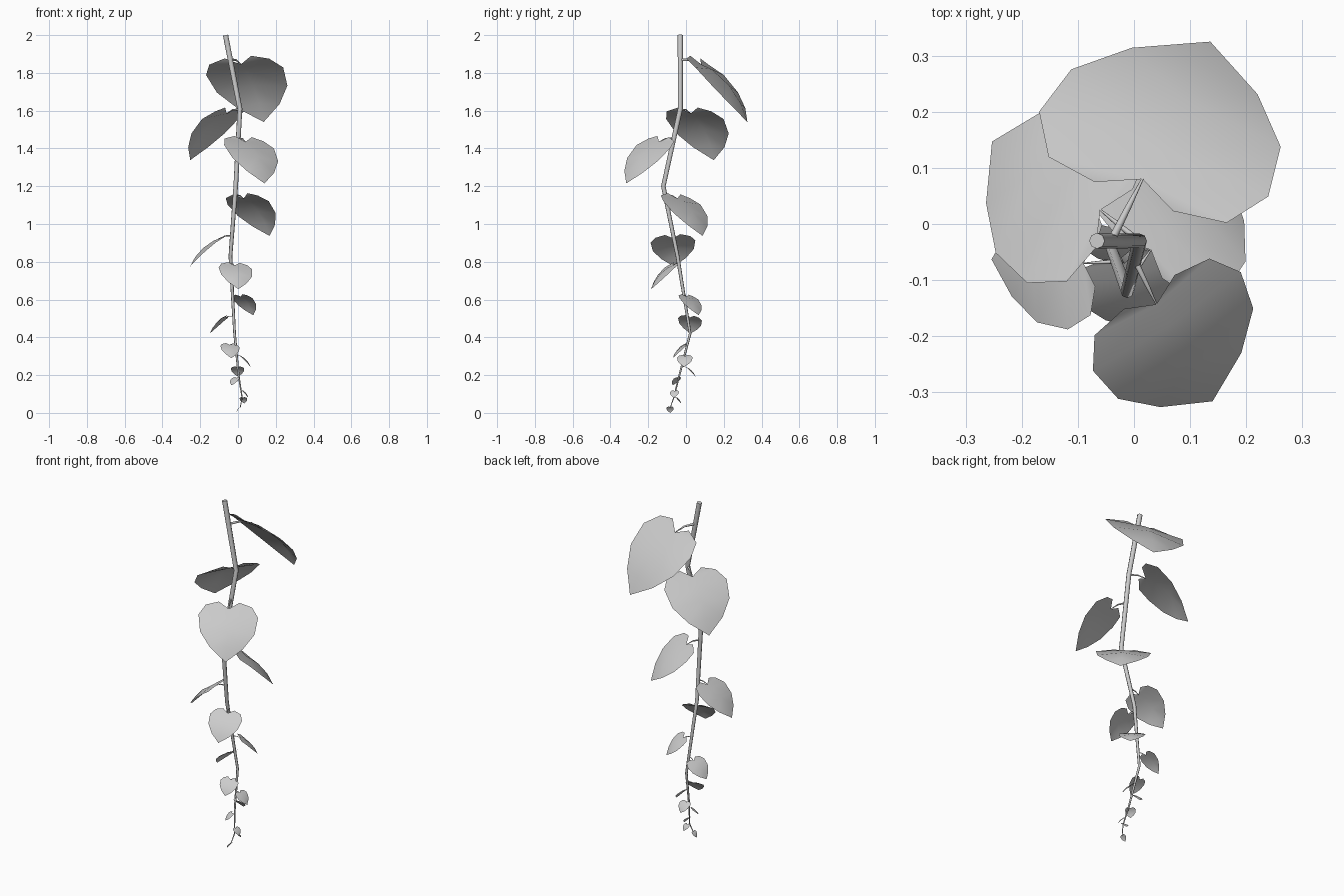
import bpy, bmesh
from math import radians, sin, cos
from mathutils import Vector

if "Cube" in bpy.data.objects:
    bpy.data.objects.remove(bpy.data.objects["Cube"])

# Stem centre line (x, y, z, radius), top to bottom
STEM = [(-.066, -.03, 2, .014), (.01, -.03, 1.61, .013), (-.012, -.12, 1.2, .012),
        (-.04, -.045, .83, .010), (-.018, .022, .42, .007), (.003, -.035, .2, .005),
        (.022, -.065, .08, .003), (.012, -.083, .03, .002)]

# Leaves: notch position, tip position, roll in degrees
LEAVES = [
    ((.015, .08, 1.845), (.136, .325, 1.54), 8),
    ((-.06, .025, 1.585), (-.253, .147, 1.338), 0),
    ((.04, -.143, 1.435), (.14, -.316, 1.215), 5),
    ((.03, -.046, 1.135), (.167, .088, .937), 5),
    ((-.09, -.07, .925), (-.254, -.063, .775), 4),
    ((-.018, -.07, .78), (.002, -.185, .655), 5),
    ((.014, .004, .615), (.081, .067, .517), 4),
    ((-.065, .02, .505), (-.15, .023, .42), -8),
    ((-.045, -.005, .36), (-.035, -.07, .29), 4),
    ((.015, -.005, .3), (.067, -.01, .243), 0),
    ((-.003, .004, .24), (0, .05, .192), 0),
    ((-.01, -.042, .185), (-.034, -.07, .146), 0),
    ((.028, -.06, .115), (.055, -.065, .08), 0),
    ((.027, -.05, .08), (.033, -.025, .05), 0),
    ((.01, -.084, .03), (-.01, -.084, .0), 0),
]

# Half heart outline from lobe to tip: (along, sideways, bow), in leaf lengths
HEART = [(-.127, .183, 0), (-.06, .415, -.015), (.146, .534, .03),
         (.466, .488, .042), (.75, .293, .03)]
# Raised middle of the leaf
RIB = [(0, 0, 0), (.146, 0, .07), (.466, 0, .115), (.75, 0, .085), (1, 0, 0)]


def tube(name, pts):
    cu = bpy.data.curves.new(name, 'CURVE')
    cu.dimensions = '3D'
    cu.bevel_depth = 1
    cu.bevel_resolution = 2
    cu.use_fill_caps = True
    sp = cu.splines.new('POLY')
    sp.points.add(len(pts) - 1)
    for p, (x, y, z, r) in zip(sp.points, pts):
        p.co = (x, y, z, 1)
        p.radius = r
    ob = bpy.data.objects.new(name, cu)
    bpy.context.collection.objects.link(ob)
    bpy.ops.object.select_all(action='DESELECT')
    ob.select_set(True)
    bpy.context.view_layer.objects.active = ob
    bpy.ops.object.convert(target='MESH')
    bpy.ops.object.shade_smooth_by_angle(angle=radians(65))


def stem_at(z):
    for a, b in zip(STEM, STEM[1:]):
        if a[2] >= z >= b[2]:
            return Vector(a[:3]).lerp(Vector(b[:3]), (a[2] - z) / (a[2] - b[2]))
    return Vector(STEM[-1][:3])


def leaf(name, notch, tip, roll):
    d = tip - notch
    size = d.length
    d.normalize()
    side = d.cross(Vector((0, 0, 1))).normalized()
    up = side.cross(d)
    r = radians(roll)
    side, up = side * cos(r) + up * sin(r), up * cos(r) - side * sin(r)
    bm = bmesh.new()

    def vert(s, w, n):
        return bm.verts.new(notch + size * (d * s + side * w + up * n))

    m = [vert(*p) for p in RIB]
    for sgn in (1, -1):
        e = [vert(s, w * sgn, n) for s, w, n in HEART]
        for f in ([m[0], e[0], e[1]], [m[0], e[1], e[2], m[1]],
                  [m[1], e[2], e[3], m[2]], [m[2], e[3], e[4], m[3]],
                  [m[3], e[4], m[4]]):
            face = bm.faces.new(f)
            face.normal_update()
            if face.normal.dot(up) < 0:
                face.normal_flip()
            face.smooth = True
    me = bpy.data.meshes.new(name)
    bm.to_mesh(me)
    bm.free()
    bpy.context.collection.objects.link(bpy.data.objects.new(name, me))
    return size


# Main hanging stem
tube("stem", STEM)

# Leaves, each on a small arched stalk
for i, (a, b, roll) in enumerate(LEAVES, 1):
    notch, tip = Vector(a), Vector(b)
    size = leaf(f"leaf_{i}", notch, tip, roll)
    root = stem_at(notch.z + .06 * size)
    mid = root.lerp(notch, .55) + Vector((0, 0, .03 * size))
    tube(f"leaf_stalk_{i}", [(*root, .018 * size), (*mid, .013 * size), (*notch, .005 * size)])
